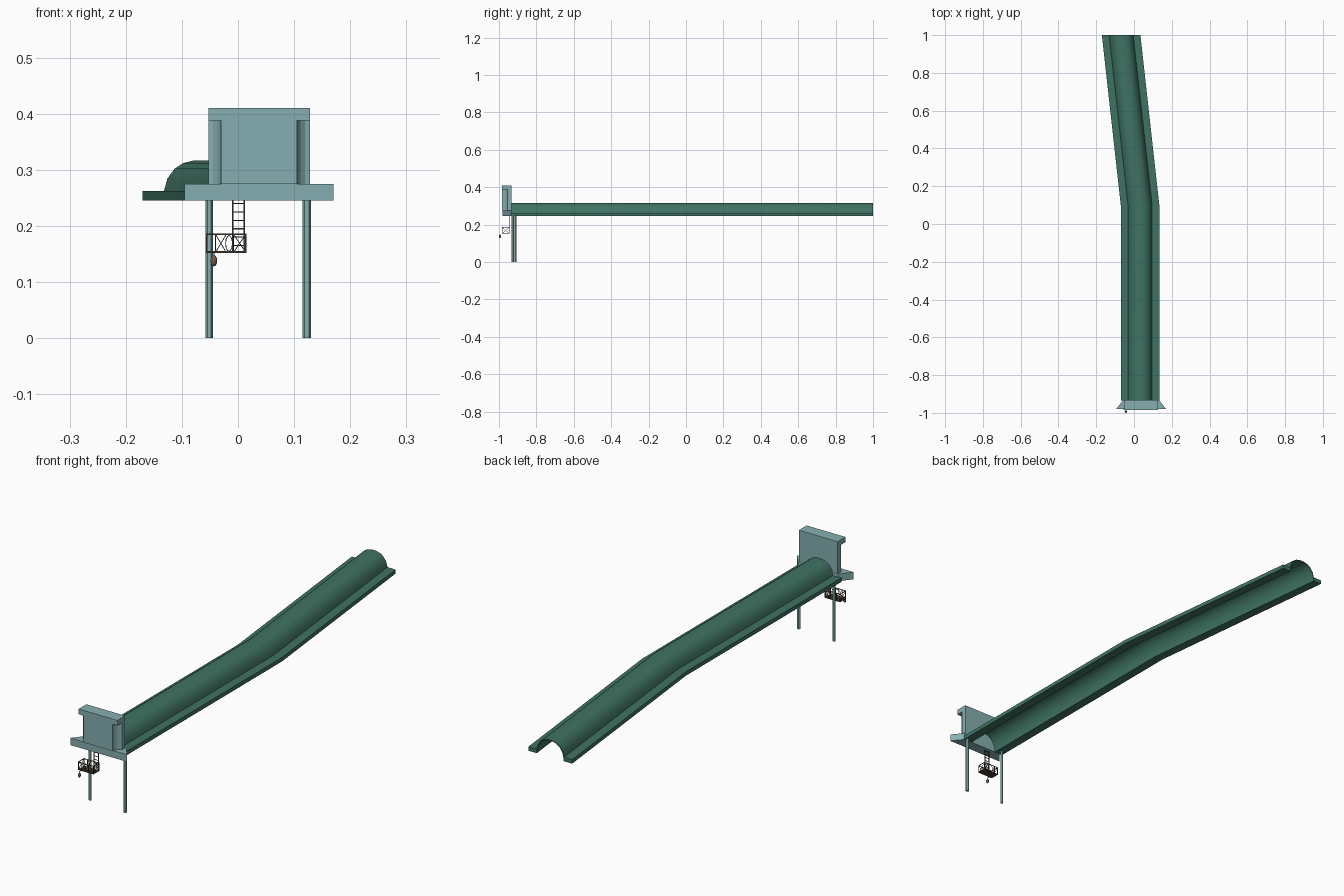
import bpy, bmesh, math
from mathutils import Vector, Matrix

if "Cube" in bpy.data.objects:
    bpy.data.objects.remove(bpy.data.objects["Cube"])


def material(name, rgb):
    m = bpy.data.materials.new(name)
    m.diffuse_color = (*rgb, 1)
    m.use_nodes = True
    m.node_tree.nodes["Principled BSDF"].inputs["Base Color"].default_value = m.diffuse_color
    return m


GREEN = material("tunnel_green", (0.05, 0.17, 0.125))
TEAL = material("pale_teal", (0.24, 0.43, 0.44))
BROWN = material("dark_brown", (0.06, 0.045, 0.03))
RUST = material("lantern_brown", (0.16, 0.10, 0.06))


def finish(bm, name, mat, smooth=None):
    bmesh.ops.recalc_face_normals(bm, faces=bm.faces)
    me = bpy.data.meshes.new(name)
    bm.to_mesh(me)
    bm.free()
    me.materials.append(mat)
    ob = bpy.data.objects.new(name, me)
    bpy.context.collection.objects.link(ob)
    if smooth:
        bpy.ops.object.select_all(action='DESELECT')
        ob.select_set(True)
        bpy.context.view_layer.objects.active = ob
        bpy.ops.object.shade_smooth_by_angle(angle=math.radians(smooth))
    return ob


def loft(bm, rings):
    """Skin closed point rings and cap both ends."""
    rows = [[bm.verts.new(p) for p in r] for r in rings]
    n = len(rows[0])
    for a, b in zip(rows, rows[1:]):
        for i in range(n):
            j = (i + 1) % n
            bm.faces.new((a[i], a[j], b[j], b[i]))
    bm.faces.new(rows[0])
    bm.faces.new(rows[-1])


def prism(name, plan, z0, z1, mat):
    bm = bmesh.new()
    loft(bm, [[(x, y, z) for x, y in plan] for z in (z0, z1)])
    return finish(bm, name, mat)


def bar(bm, a, b, r=0.0012):
    """Thin square bar between two points."""
    a, b = Vector(a), Vector(b)
    d = b - a
    m = Matrix.Translation((a + b) / 2) @ d.to_track_quat('Z', 'Y').to_matrix().to_4x4()
    bmesh.ops.create_cube(bm, size=1, matrix=m @ Matrix.Diagonal((2 * r, 2 * r, d.length + r, 1)))


# Bent arched tunnel with side flanges, open underneath
half = [(0.102, 0.262), (0.064, 0.262), (0.058, 0.284), (0.045, 0.302), (0.03, 0.312), (0.01, 0.317)]
inner = [(0.01, 0.314), (0.028, 0.309), (0.043, 0.299), (0.055, 0.282), (0.061, 0.261), (0.063, 0.245)]
mir = lambda pts: [(-x, z) for x, z in reversed(pts)]
section = half + mir(half) + [(-0.102, 0.245)] + mir(inner) + inner + [(0.102, 0.245)]
bm = bmesh.new()
loft(bm, [[(cx + x, y, z) for x, z in section] for cx, y in ((0.032, -0.935), (0.032, 0.1), (-0.068, 1.0))])
finish(bm, "arched_tunnel", GREEN, 35)

# Portal: flared ledge, wall with hollowed front corners, cap
CX = 0.0375
prism("portal_ledge", [(-0.095, -0.98), (0.17, -0.98), (0.132, -0.932), (-0.057, -0.932)], 0.245, 0.275, TEAL)
hollow = []
for i in range(5):
    t = math.radians(22.5 * i)
    hollow.append((0.0905 - 0.023 * math.sin(t), -0.985 + 0.03 * math.cos(t)))
plan = [(0.0905, -0.933)] + hollow
plan = [(CX + x, y) for x, y in plan] + [(CX - x, y) for x, y in reversed(plan)]
prism("portal_wall", plan, 0.275, 0.388, TEAL)
prism("portal_cap", [(-0.053, -0.985), (0.128, -0.985), (0.128, -0.933), (-0.053, -0.933)], 0.388, 0.41, TEAL)

# Two six-sided support legs
for side, x, y, r in (("left", -0.051, -0.912, 0.0065), ("right", 0.1225, -0.926, 0.0075)):
    ring = [(x + r * math.cos(math.pi * k / 3), y + r * math.sin(math.pi * k / 3)) for k in range(6)]
    prism(side + "_leg", ring, 0, 0.247, TEAL)

# Hanging basket: rail frame, cross braces, oval hoop
X0, X1, Y0, Y1, Z0, Z1 = -0.056, 0.014, -0.982, -0.945, 0.153, 0.185
XM = (-0.04, -0.008)
bm = bmesh.new()
for z in (Z0, Z1):
    for y in (Y0, Y1):
        bar(bm, (X0, y, z), (X1, y, z))
    for x in (X0, X1):
        bar(bm, (x, Y0, z), (x, Y1, z))
for y in (Y0, Y1):
    for x in (X0, *XM, X1):
        bar(bm, (x, y, Z0), (x, y, Z1))
    for a, b in ((XM[0], -0.021), (XM[1], X1)):
        bar(bm, (a, y, Z0), (b, y, Z1), 0.0007)
        bar(bm, (a, y, Z1), (b, y, Z0), 0.0007)
for x in (X0, X1):
    bar(bm, (x, Y0, Z0), (x, Y1, Z1), 0.0007)
    bar(bm, (x, Y0, Z1), (x, Y1, Z0), 0.0007)
hoop = [(-0.016 + 0.006 * math.cos(k * math.pi / 6), Y0, 0.169 + 0.014 * math.sin(k * math.pi / 6)) for k in range(12)]
for k in range(12):
    bar(bm, hoop[k - 1], hoop[k], 0.0007)
finish(bm, "basket_frame", BROWN)
prism("basket_floor", [(X0, Y0), (X1, Y0), (X1, Y1), (X0, Y1)], 0.152, 0.155, BROWN)

# Ladder from the ledge down to the basket
bm = bmesh.new()
for x in (-0.009, 0.011):
    bar(bm, (x, -0.945, Z0), (x, -0.945, 0.248), 0.0014)
for k in range(6):
    z = 0.165 + 0.015 * k
    bar(bm, (-0.009, -0.945, z), (0.011, -0.945, z), 0.001)
finish(bm, "ladder", BROWN)

# Lantern on a short arm in front of the basket
bm = bmesh.new()
bar(bm, (-0.043, Y0, Z0), (-0.043, -0.994, Z0), 0.001)
bar(bm, (-0.043, -0.994, Z0), (-0.043, -0.994, 0.146), 0.0007)
finish(bm, "lantern_arm", BROWN)
bm = bmesh.new()
bmesh.ops.create_uvsphere(bm, u_segments=12, v_segments=8, radius=1,
                          matrix=Matrix.Translation((-0.043, -0.994, 0.138)) @ Matrix.Diagonal((0.006, 0.006, 0.01, 1)))
finish(bm, "lantern", RUST, 40)
